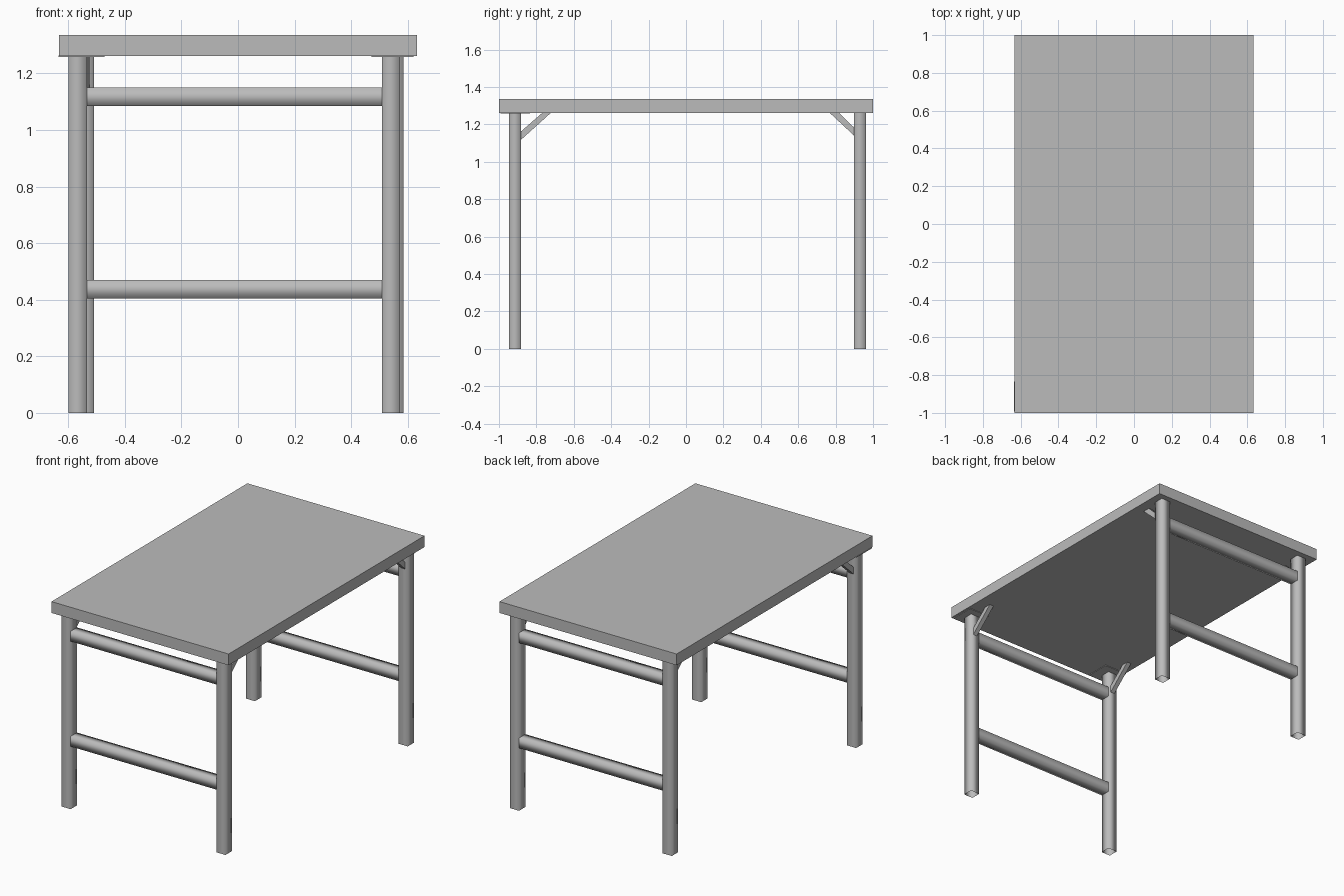
import bpy, bmesh
from mathutils import Vector

cube = bpy.data.objects.get("Cube")
if cube:
    bpy.data.objects.remove(cube, do_unlink=True)

grey = bpy.data.materials.new("grey_metal")
grey.use_nodes = True
colour = (0.5, 0.5, 0.5, 1)
grey.diffuse_color = colour
grey.node_tree.nodes["Principled BSDF"].inputs["Base Color"].default_value = colour


def finish(name, bm):
    bmesh.ops.recalc_face_normals(bm, faces=bm.faces)
    mesh = bpy.data.meshes.new(name)
    bm.to_mesh(mesh)
    bm.free()
    mesh.materials.append(grey)
    obj = bpy.data.objects.new(name, mesh)
    bpy.context.collection.objects.link(obj)
    return obj


def box(name, low, high, open_axis=None):
    """Box between two corners; open_axis makes a smooth square tube without end caps."""
    low, high = Vector(low), Vector(high)
    bm = bmesh.new()
    bmesh.ops.create_cube(bm, size=1)
    for v in bm.verts:
        v.co = (low + high) / 2 + v.co * (high - low)
    if open_axis is not None:
        bm.normal_update()
        caps = [f for f in bm.faces if abs(f.normal[open_axis]) > 0.9]
        bmesh.ops.delete(bm, geom=caps, context='FACES_ONLY')
        for f in bm.faces:
            f.smooth = True
    return finish(name, bm)


def brace(name, x, profile, width=0.03):
    """Diagonal bar: a side profile extruded across x."""
    bm = bmesh.new()
    face = bm.faces.new([bm.verts.new((x - width / 2, y, z)) for y, z in profile])
    ext = bmesh.ops.extrude_face_region(bm, geom=[face])
    moved = [g for g in ext["geom"] if isinstance(g, bmesh.types.BMVert)]
    bmesh.ops.translate(bm, verts=moved, vec=(width, 0, 0))
    return finish(name, bm)


TUBE = 0.065
UNDER = 1.262

# Table top
box("table_top", (-0.633, -1, UNDER), (0.633, 1, 1.335))

# Each end frame: outer-edge layout of legs, then rails and braces
frames = {
    "front": dict(y=-0.946, right=-0.599, left=0.508,
                  bar=[(-0.885, 1.115), (-0.722, UNDER), (-0.768, UNDER), (-0.885, 1.16)]),
    "back": dict(y=0.898, right=-0.573, left=0.519,
                 bar=[(0.902, 1.137), (0.768, UNDER), (0.817, UNDER), (0.902, 1.18)]),
}
for end, f in frames.items():
    y0, y1 = f["y"], f["y"] + TUBE
    for side in ("right", "left"):
        x = f[side]
        box(f"{end}_{side}_leg", (x, y0, 0), (x + TUBE, y1, UNDER), 2)
        brace(f"{end}_{side}_brace", x + TUBE / 2, f["bar"])
    for level, z in (("lower", 0.405), ("upper", 1.084)):
        box(f"{end}_{level}_rail", (f["right"] + TUBE, y0, z), (f["left"], y1, z + TUBE), 0)

# Thin mounting plates over the front legs
for side, x0, x1 in (("right", -0.635, -0.472), ("left", 0.472, 0.62)):
    box(f"front_{side}_plate", (x0, -0.993, UNDER - 0.004), (x1, -0.835, UNDER + 0.001))
